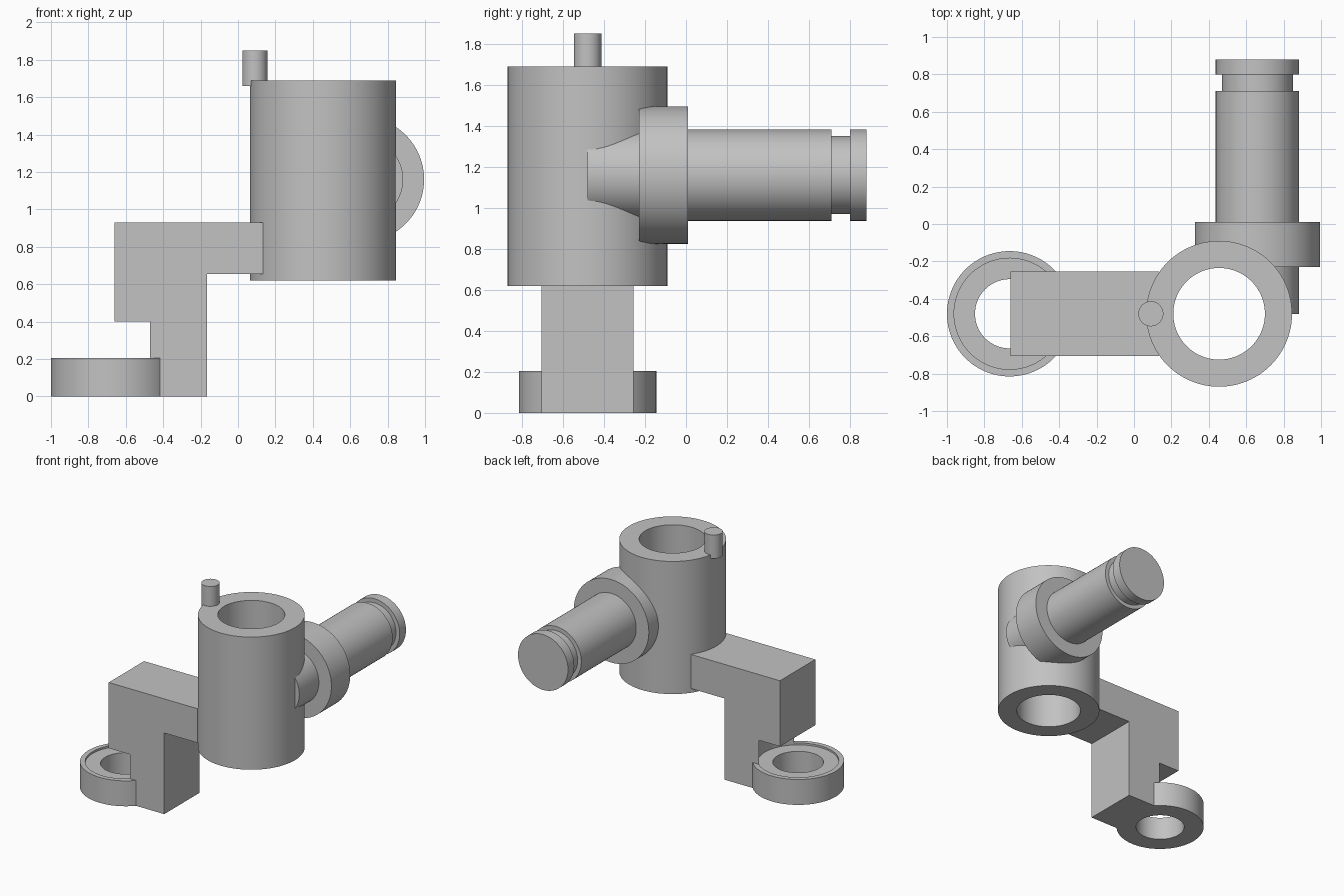
import bpy, bmesh, math
from mathutils import Matrix

if "Cube" in bpy.data.objects:
    bpy.data.objects.remove(bpy.data.objects["Cube"])

grey = bpy.data.materials.new("plain grey")
grey.diffuse_color = (0.54, 0.54, 0.54, 1)
grey.use_nodes = True
grey.node_tree.nodes["Principled BSDF"].inputs["Base Color"].default_value = grey.diffuse_color


def finish(name, bm):
    bmesh.ops.remove_doubles(bm, verts=bm.verts, dist=1e-5)
    bmesh.ops.recalc_face_normals(bm, faces=bm.faces)
    me = bpy.data.meshes.new(name)
    bm.to_mesh(me)
    bm.free()
    me.materials.append(grey)
    ob = bpy.data.objects.new(name, me)
    bpy.context.collection.objects.link(ob)
    return ob


def lathe(name, profile, loc, along_y=False, closed=False, n=96):
    """Spin (radius, height) points about z, or about y."""
    bm = bmesh.new()
    vs = [bm.verts.new((r, 0, h)) for r, h in profile]
    es = [bm.edges.new(p) for p in zip(vs, vs[1:])]
    if closed:
        es.append(bm.edges.new((vs[-1], vs[0])))
    bmesh.ops.spin(bm, geom=vs + es, cent=(0, 0, 0), axis=(0, 0, 1),
                   angle=2 * math.pi, steps=n, use_merge=True)
    bmesh.ops.remove_doubles(bm, verts=bm.verts, dist=1e-5)
    if not closed:
        rims = [e for e in bm.edges if e.is_boundary]
        bmesh.ops.holes_fill(bm, edges=rims, sides=0)
    m = Matrix.Translation(loc)
    if along_y:
        m = m @ Matrix.Rotation(-math.pi / 2, 4, 'X')
    bm.transform(m)
    return finish(name, bm)


def rod(name, r, z0, z1, x, y):
    return lathe(name, [(r, z0), (r, z1)], (x, y, 0))


def combine(ob, other, op):
    mod = ob.modifiers.new(op.lower(), 'BOOLEAN')
    mod.operation, mod.object, mod.solver = op, other, 'EXACT'
    bpy.context.view_layer.objects.active = ob
    bpy.ops.object.modifier_apply(modifier=mod.name)
    bpy.data.objects.remove(other)


Y = -0.48           # shared centre line of tube, ring and arm
TX, RX = 0.455, -0.665

# upright tube
tube = lathe("upright_tube", [(0.245, 0.62), (0.39, 0.62), (0.39, 1.69), (0.245, 1.69)],
             (TX, Y, 0), closed=True)

# locating pin on the tube rim
pin = rod("locating_pin", 0.067, 1.66, 1.85, 0.09, Y)

# side shaft with collar and retaining groove, kept clear of the tube bore
shaft = lathe("side_shaft", [(0.223, -0.48), (0.223, -0.23), (0.335, -0.23), (0.335, 0.01),
                             (0.223, 0.01), (0.223, 0.71), (0.19, 0.71), (0.19, 0.80),
                             (0.223, 0.80), (0.223, 0.88)], (0.66, 0, 1.16), along_y=True)
combine(shaft, rod("bore_cutter", 0.262, 0.3, 2, TX, Y), 'DIFFERENCE')

# stepped arm, extruded along y
bm = bmesh.new()
outline = [(-0.66, 0), (-0.165, 0), (-0.165, 0.655), (0.133, 0.655), (0.133, 0.93), (-0.66, 0.93)]
face = bm.faces.new([bm.verts.new((x, -0.705, z)) for x, z in outline])
ext = bmesh.ops.extrude_face_region(bm, geom=[face])
bmesh.ops.translate(bm, vec=(0, 0.45, 0),
                    verts=[v for v in ext["geom"] if isinstance(v, bmesh.types.BMVert)])
arm = finish("stepped_arm_with_ring", bm)

# ring foot, its shallow seat and through hole
combine(arm, rod("ring_disc", 0.335, 0, 0.205, RX, Y), 'UNION')
combine(arm, rod("seat_cutter", 0.297, 0.19, 0.40, RX, Y), 'DIFFERENCE')
combine(arm, rod("hole_cutter", 0.185, -0.1, 0.3, RX, Y), 'DIFFERENCE')

# smooth round walls, crisp edges
for ob in (tube, pin, shaft, arm):
    bpy.ops.object.select_all(action='DESELECT')
    ob.select_set(True)
    bpy.context.view_layer.objects.active = ob
    bpy.ops.object.shade_smooth_by_angle(angle=math.radians(30))
